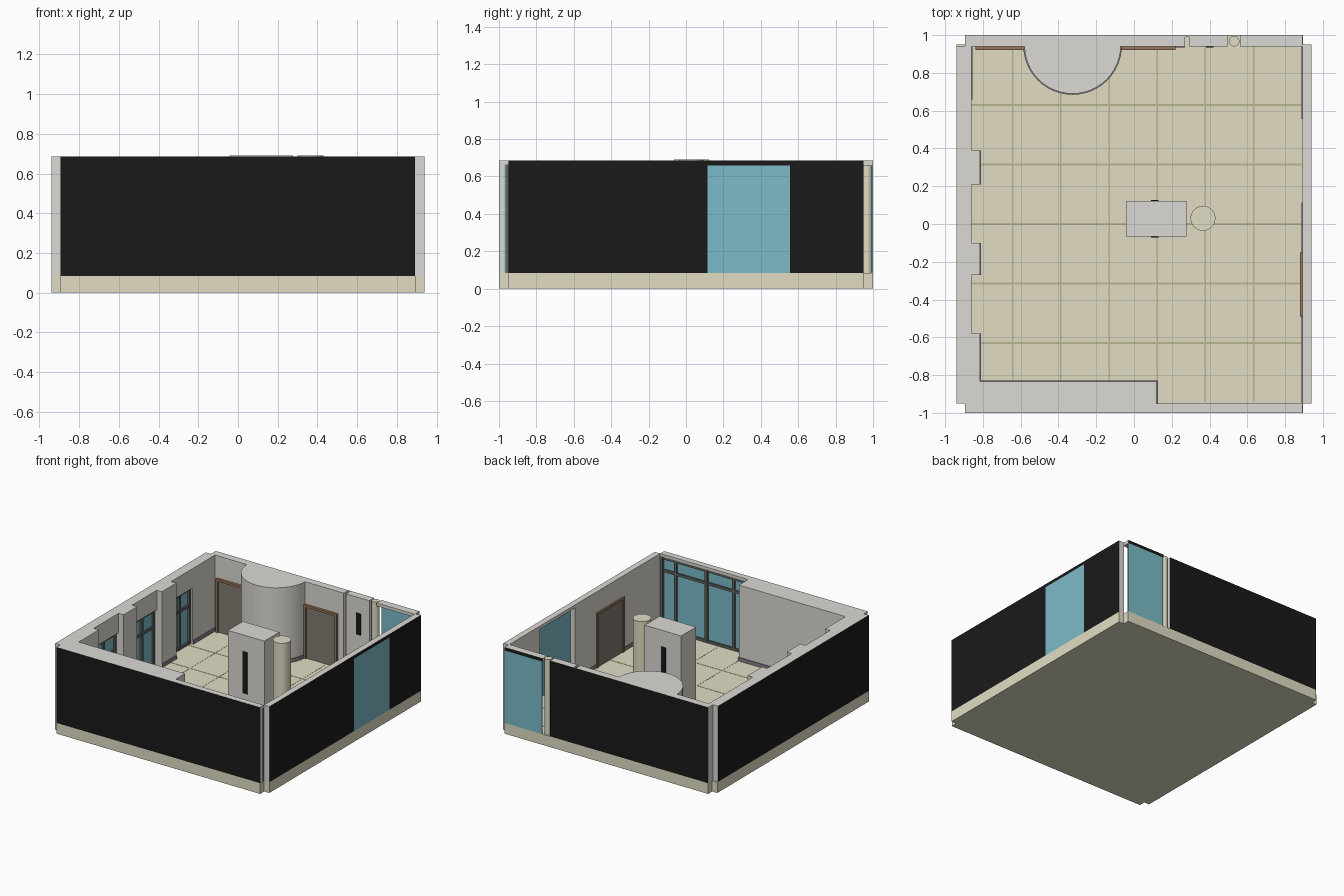
import bpy, bmesh, math

if "Cube" in bpy.data.objects:
    bpy.data.objects.remove(bpy.data.objects["Cube"])

FLOOR, TOP = 0.085, 0.685


def material(name, rgb):
    m = bpy.data.materials.new(name)
    m.diffuse_color = (*rgb, 1)
    m.use_nodes = True
    m.node_tree.nodes["Principled BSDF"].inputs["Base Color"].default_value = m.diffuse_color
    return m


BLACK = material("black", (0.01, 0.01, 0.01))
WALL = material("wall", (0.72, 0.70, 0.66))
STONE = material("stone", (0.75, 0.72, 0.55))
GROUT = material("grout", (0.5, 0.47, 0.3))
GLASS = material("glass", (0.2, 0.5, 0.58))
FRAME = material("window_frame", (0.12, 0.13, 0.12))
WOOD = material("wood", (0.32, 0.18, 0.1))
TRIM = material("trim", (0.25, 0.22, 0.25))


def finish(name, bm, mat=None, outward=None):
    """Turn a bmesh into an object; faces along 'outward' become black."""
    me = bpy.data.meshes.new(name)
    bm.normal_update()
    bm.to_mesh(me)
    bm.free()
    if mat:
        me.materials.append(mat)
    if outward:
        me.materials.append(BLACK)
        for p in me.polygons:
            if p.normal[outward[0]] * outward[1] > 0.9:
                p.material_index = 1
    ob = bpy.data.objects.new(name, me)
    bpy.context.collection.objects.link(ob)
    return ob


def boxes(name, items, mat=None, outward=None):
    """One object from boxes given as (x0, x1, y0, y1, z0, z1)."""
    bm = bmesh.new()
    for x0, x1, y0, y1, z0, z1 in items:
        for v in bmesh.ops.create_cube(bm, size=1)["verts"]:
            v.co = ((x0 + x1) / 2 + v.co.x * (x1 - x0),
                    (y0 + y1) / 2 + v.co.y * (y1 - y0),
                    (z0 + z1) / 2 + v.co.z * (z1 - z0))
    return finish(name, bm, mat, outward)


def prism(name, pts, z0, z1, mat=None, smooth=False):
    """Vertical extrusion of a counter-clockwise outline."""
    bm = bmesh.new()
    face = bm.faces.new([bm.verts.new((x, y, z0)) for x, y in pts])
    ext = bmesh.ops.extrude_face_region(bm, geom=[face], use_keep_orig=True)
    for v in ext["geom"]:
        if isinstance(v, bmesh.types.BMVert):
            v.co.z = z1
    bmesh.ops.recalc_face_normals(bm, faces=bm.faces)
    ob = finish(name, bm, mat)
    if smooth:
        bpy.context.view_layer.objects.active = ob
        ob.select_set(True)
        bpy.ops.object.shade_smooth_by_angle(angle=math.radians(30))
        ob.select_set(False)
    return ob


def arc(cx, cy, r, a0, a1, n):
    return [(cx + r * math.cos(math.radians(a0 + (a1 - a0) * i / n)),
             cy + r * math.sin(math.radians(a0 + (a1 - a0) * i / n))) for i in range(n + 1)]


# Floor slab with notched corners
W, D, w, d = 0.94, 0.95, 0.895, 1.0
quarter = [(W, D), (w, D), (w, d)]
slab = quarter + [(-x, y) for x, y in quarter[::-1]]
slab += [(-x, -y) for x, y in slab]
prism("floor_slab", slab, 0, FLOOR, STONE)

# Tile joints
joints = [(-0.642 + 0.255 * i - 0.004, -0.642 + 0.255 * i + 0.004, -0.94, 0.94,
           FLOOR, FLOOR + 0.001) for i in range(6)]
joints += [(-0.89, 0.89, 0.315 * i - 0.005, 0.315 * i + 0.005,
            FLOOR, FLOOR + 0.0012) for i in range(-2, 3)]
boxes("tile_joints", joints, GROUT)

# Outer walls, leaving the openings free
boxes("left_wall", [(-0.94, -0.895, -0.95, 0.94, FLOOR, TOP)], WALL, (0, -1))
boxes("right_wall", [(0.892, 0.94, -0.95, 0.115, FLOOR, TOP),
                     (0.892, 0.94, 0.555, 0.95, FLOOR, TOP),
                     (0.892, 0.94, 0.115, 0.555, 0.66, TOP)], WALL, (0, 1))
boxes("back_wall", [(-0.895, 0.27, 0.94, 1.0, FLOOR, TOP),
                    (0.27, 0.29, 0.99, 1.0, FLOOR, TOP),
                    (0.56, 0.892, 0.94, 1.0, 0.66, TOP)], WALL, (1, 1))
boxes("front_wall", [(-0.895, 0.12, -1.0, -0.95, FLOOR, TOP),
                     (0.12, 0.892, -1.0, -0.97, FLOOR, TOP),
                     (0.12, 0.892, -0.97, -0.95, 0.665, TOP)], WALL, (1, -1))

# Glass flush with the outside
boxes("right_window_glass", [(0.932, 0.94, 0.115, 0.555, FLOOR, 0.66)], GLASS)
boxes("back_window_glass", [(0.565, 0.892, 0.992, 1.0, FLOOR, 0.66)], GLASS)

# Front glazing: panes, mullions and transom
boxes("front_window_glass", [(0.12, 0.892, -0.97, -0.964, FLOOR, 0.665)], GLASS)
bars = [(x - 0.011, x + 0.011, -0.966, -0.95, FLOOR, 0.665) for x in (0.881, 0.76, 0.49, 0.25)]
bars += [(0.12, 0.892, -0.966, -0.951, z, z + 0.02) for z in (FLOOR, 0.545, 0.645)]
boxes("front_window_frame", bars, FRAME)

# Left inner lining with three window bays, and the piers between them
bays = [(-0.58, -0.27), (-0.10, 0.21), (0.39, 0.66)]
solid = [(-0.945, -0.58), (-0.27, -0.10), (0.21, 0.39), (0.66, 0.94)]
lining = [(-0.895, -0.86, a, b, FLOOR, TOP) for a, b in solid]
lining += [(-0.895, -0.86, a, b, 0.53, TOP) for a, b in bays]
boxes("left_lining", lining, WALL)
piers = [(-0.835, -0.58), (-0.27, -0.10), (0.21, 0.39)]
boxes("left_piers", [(-0.86, -0.815, a, b, FLOOR, TOP) for a, b in piers], WALL)
boxes("left_window_glass", [(-0.895, -0.89, a, b, FLOOR, 0.53) for a, b in bays], GLASS)
bars = []
for a, b in bays:
    m = (a + b) / 2
    bars += [(-0.892, -0.876, y - 0.01, y + 0.01, FLOOR, 0.53) for y in (a + 0.01, m, b - 0.01)]
    bars += [(-0.892, -0.877, a, b, z, z + 0.02) for z in (FLOOR, 0.38, 0.51)]
boxes("left_window_frames", bars, FRAME)

# Thick block along the front and half-round bay on the back wall
boxes("front_block", [(-0.895, 0.12, -0.95, -0.835, FLOOR, TOP)], WALL)
prism("half_round_bay", arc(-0.325, 0.945, 0.255, 180, 360, 24), FLOOR, TOP, WALL, True)


def door(name, a, b, top, place):
    """Door leaf with a frame; place maps (along, out from wall, z) ranges to a box."""
    t = 0.018
    boxes(name + "_frame", [place(a, a + t, 0, 0.02, FLOOR, top),
                            place(b - t, b, 0, 0.02, FLOOR, top),
                            place(a + t, b - t, 0, 0.02, top - t, top)], WOOD)
    boxes(name + "_leaf", [place(a + t, b - t, 0, 0.008, FLOOR, top - t)],
          material(name, (0.22, 0.2, 0.17)))


def on_back(a, b, o0, o1, z0, z1):
    return (a, b, 0.94 - o1, 0.94 - o0, z0, z1)


def on_right(a, b, o0, o1, z0, z1):
    return (0.892 - o1 * 0.6, 0.892 - o0 * 0.6, a, b, z0, z1)


door("back_left_door", -0.84, -0.57, 0.51, on_back)
door("back_middle_door", -0.07, 0.22, 0.51, on_back)
door("right_door", -0.49, -0.15, 0.52, on_right)

# Skirting boards
s, h = 0.006, FLOOR + 0.028
skirt = [(0.892 - s, 0.892, a, b, FLOOR, h)
         for a, b in ((-0.945, -0.49), (-0.15, 0.115), (0.555, 0.94))]
skirt += [(-0.815, 0.12 + s, -0.835, -0.835 + s, FLOOR, h),
          (0.12, 0.12 + s, -0.95, -0.835, FLOOR, h),
          (0.22, 0.27, 0.94 - s, 0.94, FLOOR, h),
          (-0.86, -0.86 + s, 0.66, 0.94, FLOOR, h)]
skirt += [(-0.815, -0.815 + s, a, b, FLOOR, h) for a, b in piers]
boxes("skirting", skirt, TRIM)
prism("bay_skirting", arc(-0.325, 0.945, 0.255 + s, 180, 360, 24), FLOOR, h, TRIM, True)

# Back wall panel beside the glass, with its slot and slim column
boxes("back_panel", [(0.29, 0.495, 0.94, 1.0, FLOOR, TOP)], WALL, (1, 1))
boxes("back_panel_slot", [(0.38, 0.42, 0.934, 0.94, 0.39, 0.56)], BLACK)
prism("slim_column", arc(0.53, 0.968, 0.028, 0, 345, 23), FLOOR, TOP, STONE, True)

# Central pillar with a slot on both faces, and the round column next to it
boxes("central_pillar", [(-0.043, 0.277, -0.065, 0.122, FLOOR, 0.69)], WALL)
boxes("pillar_slots", [(0.09, 0.13, -0.071, -0.065, 0.23, 0.56),
                       (0.09, 0.13, 0.122, 0.128, 0.23, 0.56)], BLACK)
prism("round_column", arc(0.365, 0.03, 0.066, 0, 348.75, 31), FLOOR, 0.69, STONE, True)
